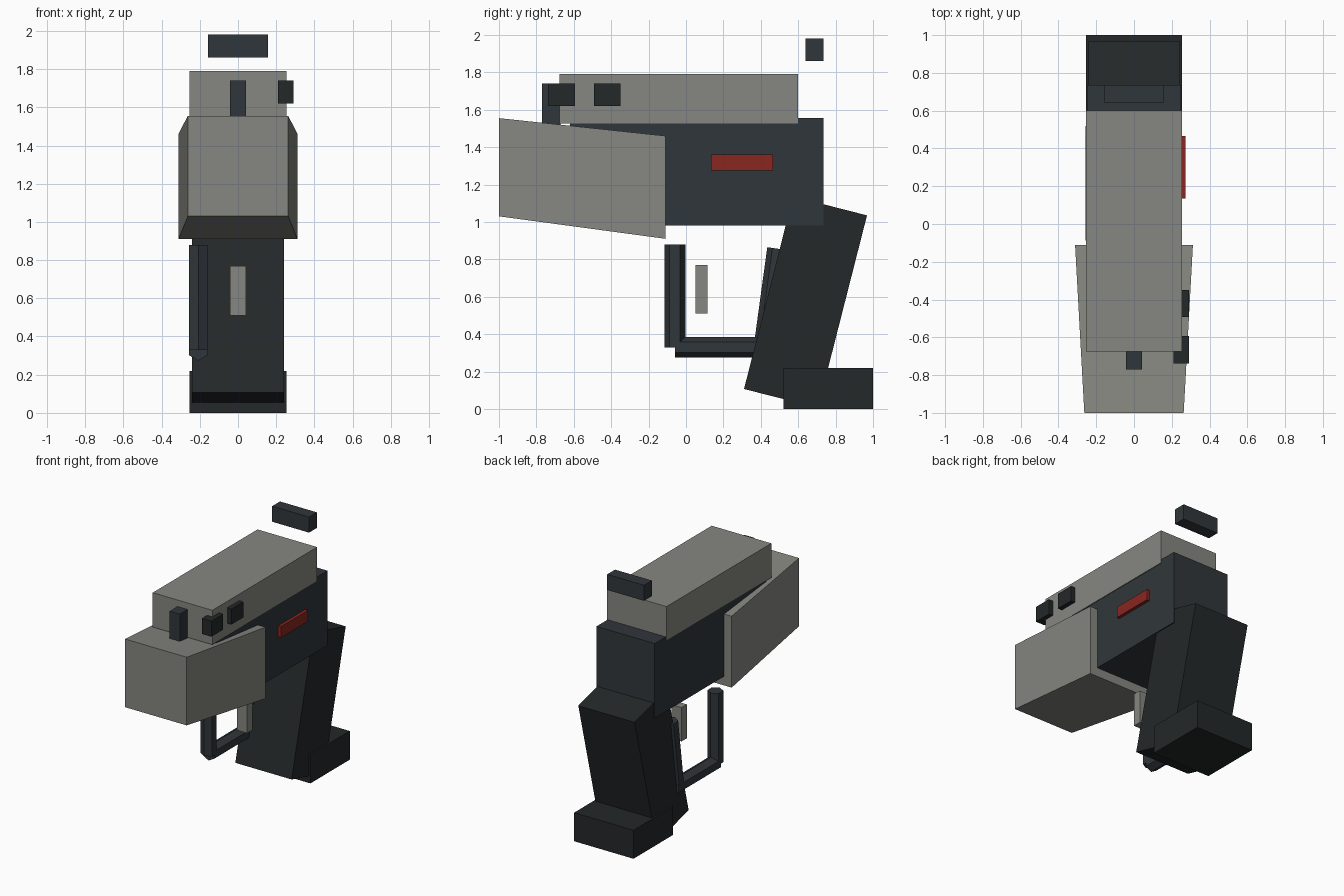
import bpy, bmesh, math
from mathutils import Vector, Matrix

if "Cube" in bpy.data.objects:
    bpy.data.objects.remove(bpy.data.objects["Cube"])


def material(name, rgb):
    m = bpy.data.materials.new(name)
    m.diffuse_color = (*rgb, 1)
    m.use_nodes = True
    m.node_tree.nodes["Principled BSDF"].inputs["Base Color"].default_value = m.diffuse_color
    return m


GREY = material("grey_metal", (0.24, 0.24, 0.22))
BLUE = material("dark_steel", (0.03, 0.037, 0.043))
DARK = material("black_grip", (0.017, 0.021, 0.022))
RED = material("red_accent", (0.25, 0.02, 0.015))


def finish(name, bm, mat):
    bmesh.ops.recalc_face_normals(bm, faces=bm.faces)
    mesh = bpy.data.meshes.new(name)
    bm.to_mesh(mesh)
    bm.free()
    mesh.materials.append(mat)
    ob = bpy.data.objects.new(name, mesh)
    bpy.context.collection.objects.link(ob)
    return ob


def box(name, xs, ys, zs, mat, tilt=0):
    """Box from min/max ranges, optionally tilted about x through its centre."""
    bm = bmesh.new()
    bmesh.ops.create_cube(bm, size=1)
    spans = (xs, ys, zs)
    bmesh.ops.scale(bm, vec=[b - a for a, b in spans], verts=bm.verts)
    ob = finish(name, bm, mat)
    ob.location = [(a + b) / 2 for a, b in spans]
    ob.rotation_euler.x = math.radians(tilt)
    return ob


def hex_rod(name, start, end, mat, radius=0.056):
    """Six-sided rod lying in the y-z plane, with its corners in that plane."""
    a, b = Vector(start), Vector(end)
    d = b - a
    bm = bmesh.new()
    bmesh.ops.create_cone(bm, cap_ends=True, segments=6, radius1=radius,
                          radius2=radius, depth=d.length)
    bmesh.ops.rotate(bm, verts=bm.verts,
                     matrix=Matrix.Rotation(math.atan2(-d.y, d.z), 3, 'X'))
    ob = finish(name, bm, mat)
    ob.location = (a + b) / 2
    return ob


# Upper slide and main frame
box("slide", (-0.254, 0.254), (-0.675, 0.6), (1.525, 1.79), GREY)
box("frame", (-0.248, 0.248), (-0.62, 0.735), (0.98, 1.555), BLUE)

# Tapered barrel shroud: front and back rectangles joined together
bm = bmesh.new()
rings = []
for y, half, z0, z1 in ((-1.0, 0.263, 1.03, 1.555), (-0.11, 0.312, 0.91, 1.46)):
    rings.append([bm.verts.new((x, y, z)) for x, z in
                  ((-half, z0), (half, z0), (half, z1), (-half, z1))])
    bm.faces.new(rings[-1])
for i in range(4):
    j = (i + 1) % 4
    bm.faces.new((rings[0][i], rings[0][j], rings[1][j], rings[1][i]))
finish("barrel_shroud", bm, GREY)

# Sights
box("front_sight", (-0.043, 0.043), (-0.77, -0.67), (1.5, 1.74), BLUE)
box("rear_sight", (-0.157, 0.157), (0.64, 0.735), (1.86, 1.98), BLUE)

# Small blocks and red strip on the right side
for i, y in enumerate((-0.738, -0.493)):
    box(f"side_block_{i + 1}", (0.21, 0.29), (y, y + 0.144), (1.62, 1.74), DARK)
box("red_strip", (0.23, 0.272), (0.135, 0.465), (1.275, 1.36), RED)

# Grip and its foot
box("grip", (-0.24, 0.24), (0.435, 0.843), (0.04, 1.102), DARK, tilt=-14.3)
box("grip_foot", (-0.253, 0.253), (0.52, 1.0), (0.0, 0.22), DARK)

# Trigger and offset trigger guard
box("trigger", (-0.043, 0.043), (0.05, 0.115), (0.51, 0.77), GREY)
GX = -0.208
hex_rod("guard_front", (GX, -0.06, 0.33), (GX, -0.06, 0.88), BLUE)
hex_rod("guard_bottom", (GX, -0.06, 0.33), (GX, 0.46, 0.33), BLUE)
hex_rod("guard_rear", (GX, 0.415, 0.31), (GX, 0.49, 0.857), BLUE)
